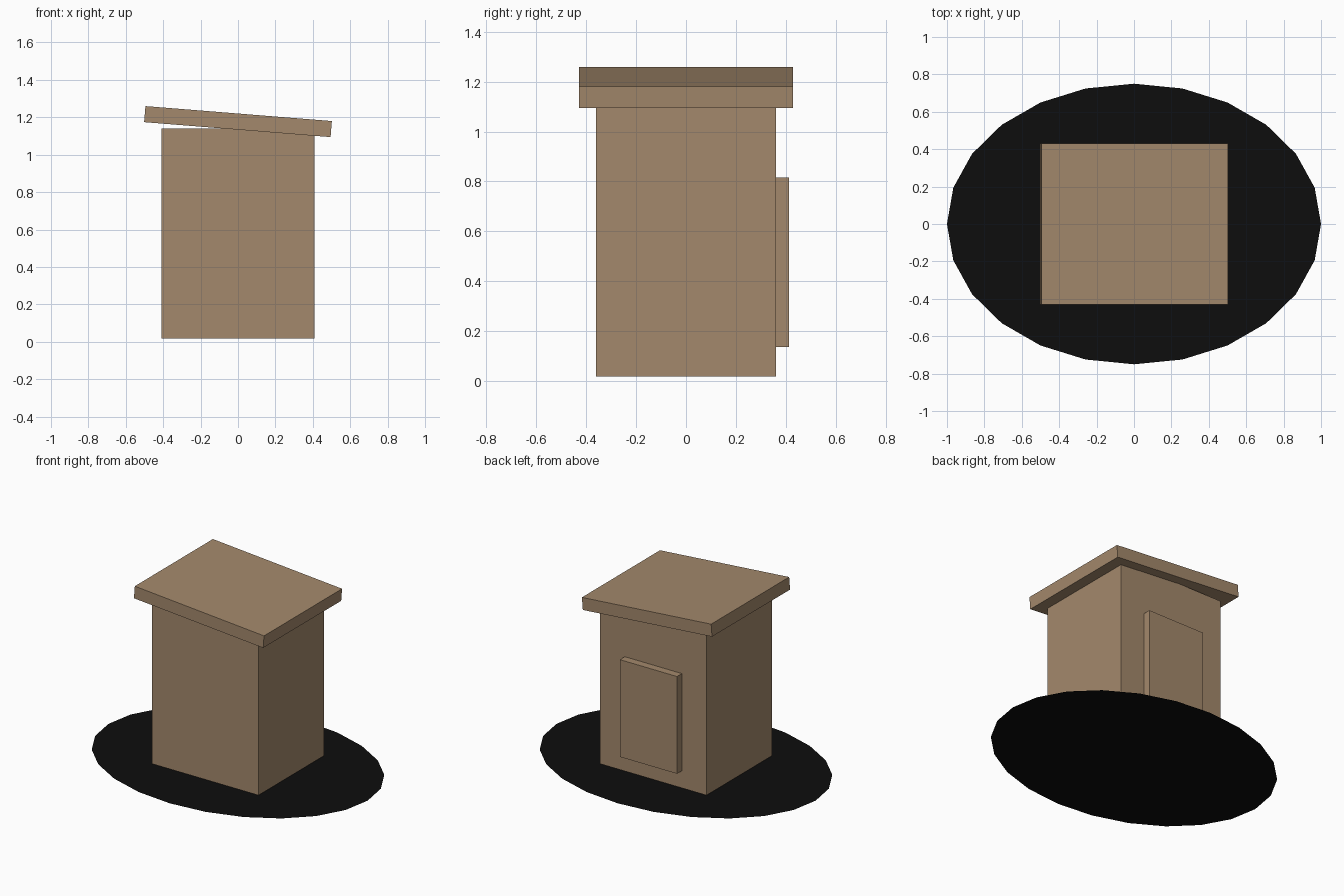
import bpy
import bmesh
from mathutils import Matrix, Vector

default = bpy.data.objects.get("Cube")
if default:
    bpy.data.objects.remove(default, do_unlink=True)


def make_material(name, rgb):
    mat = bpy.data.materials.new(name)
    mat.use_nodes = True
    mat.diffuse_color = (*rgb, 1)
    bsdf = mat.node_tree.nodes["Principled BSDF"]
    bsdf.inputs["Base Color"].default_value = (*rgb, 1)
    return mat


def add_object(name, bm, mat):
    mesh = bpy.data.meshes.new(name)
    bm.to_mesh(mesh)
    bm.free()
    mesh.materials.append(mat)
    obj = bpy.data.objects.new(name, mesh)
    bpy.context.collection.objects.link(obj)
    return obj


def add_box(name, low, high, mat):
    low, high = Vector(low), Vector(high)
    centre, size = (low + high) / 2, high - low
    bm = bmesh.new()
    bmesh.ops.create_cube(bm, size=1, matrix=Matrix.Diagonal((*size, 1)))
    obj = add_object(name, bm, mat)
    obj.location = centre
    return obj


wood = make_material("tan wood", (0.37, 0.25, 0.15))
black = make_material("black ground", (0.004, 0.004, 0.004))

# Flat oval ground patch
bm = bmesh.new()
bmesh.ops.create_circle(bm, cap_ends=True, segments=24, radius=1,
                        matrix=Matrix.Diagonal((1, 0.75, 1, 1)))
add_object("ground_patch", bm, black)

# Shed body with a door panel on the back
add_box("shed_body", (-0.41, -0.36, 0.017), (0.41, 0.36, 1.14), wood)
add_box("door", (-0.22, 0.355, 0.137), (0.22, 0.414, 0.815), wood)

# Overhanging roof slab, sloping down towards +x
roof = add_box("roof", (-0.5, -0.43, 1.134), (0.5, 0.43, 1.22), wood)
roof.rotation_euler.y = 0.08
